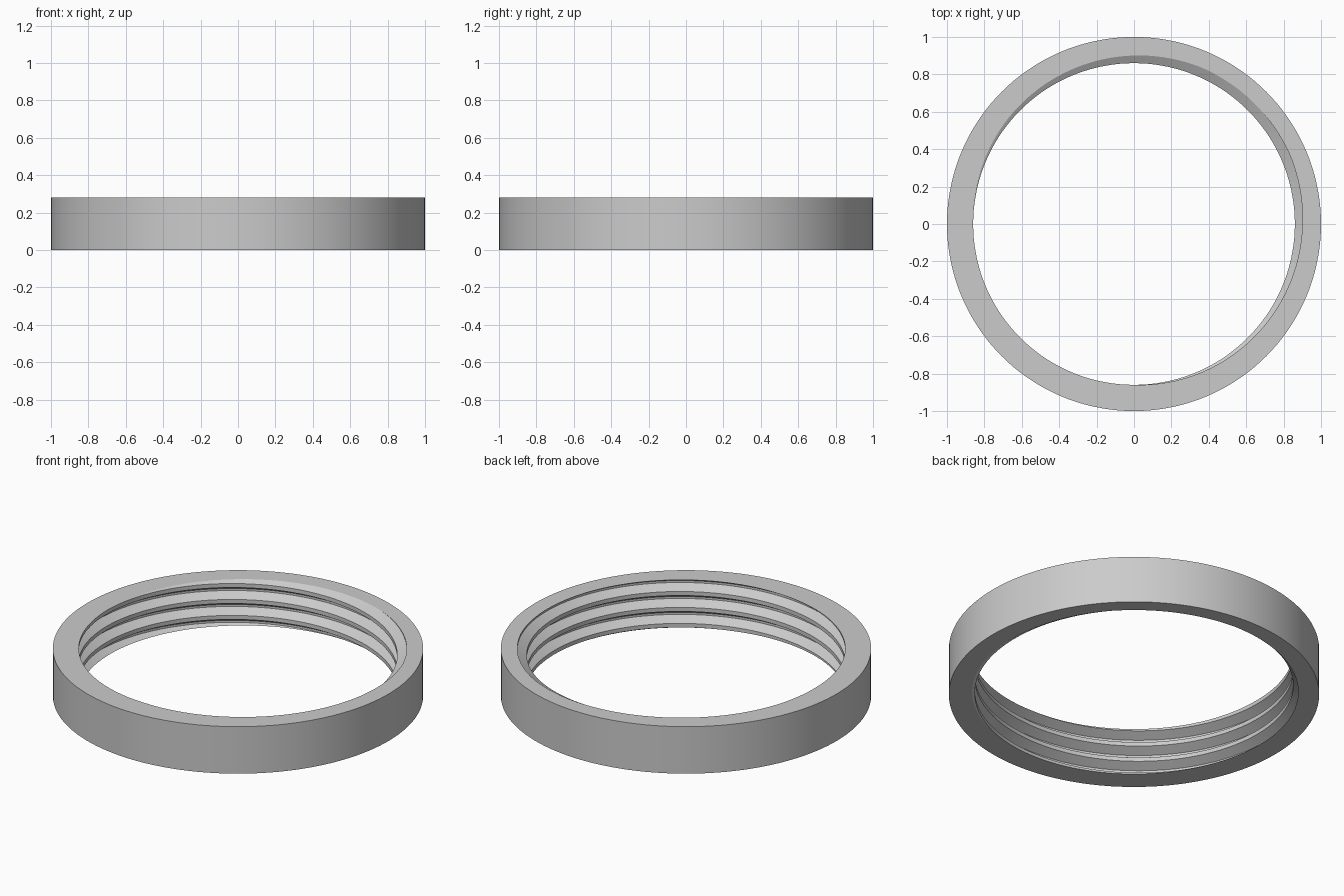
import bpy
import bmesh
import math
from mathutils import Vector

cube = bpy.data.objects.get("Cube")
if cube:
    bpy.data.objects.remove(cube, do_unlink=True)

SIDES = 144
HEIGHT = 0.28
OUTER = 1.0
CREST = 0.86           # inner radius at the thread crest
ROOT = 0.911           # radius at the bottom of the groove
PITCH = 0.095
HALF_ROOT = PITCH / 16
FLANK = PITCH * 5 / 16
START = math.pi / 4    # angle at which the groove meets the top rim

grey = bpy.data.materials.new("plain_grey")
grey.use_nodes = True
grey.diffuse_color = (0.6, 0.6, 0.6, 1)
grey.node_tree.nodes["Principled BSDF"].inputs["Base Color"].default_value = grey.diffuse_color

# One pitch of the thread profile: height offset and radius
profile = [(-HALF_ROOT, ROOT), (HALF_ROOT, ROOT),
           (HALF_ROOT + FLANK, CREST), (PITCH - HALF_ROOT - FLANK, CREST)]
step = len(profile)


def polar(radius, angle, z):
    return Vector((radius * math.cos(angle), radius * math.sin(angle), z))


bm = bmesh.new()

# Inner wall: right-handed thread, taller than the ring, joined one pitch up at the seam
columns = []
for i in range(SIDES):
    angle = math.tau * i / SIDES
    base = HEIGHT + PITCH * (angle - START) / math.tau
    columns.append([bm.verts.new(polar(r, angle, base + k * PITCH + dz))
                    for k in range(-5, 3) for dz, r in profile])
for i, col in enumerate(columns):
    nxt = columns[(i + 1) % SIDES]
    shift = step if i == SIDES - 1 else 0
    for j in range(len(col) - 1 - shift):
        bm.faces.new((col[j], nxt[j + shift], nxt[j + 1 + shift], col[j + 1]))

# Trim the thread flush with both rims
for z, direction in ((0, -1), (HEIGHT, 1)):
    bmesh.ops.bisect_plane(bm, geom=bm.verts[:] + bm.edges[:] + bm.faces[:],
                           plane_co=(0, 0, z), plane_no=(0, 0, direction),
                           clear_outer=True)
bmesh.ops.remove_doubles(bm, verts=bm.verts[:], dist=0.00005)
rims = [[e for e in bm.edges if e.is_boundary and all(abs(v.co.z - z) < 0.001 for v in e.verts)]
        for z in (0, HEIGHT)]

# Outer wall
rings = [[bm.verts.new(polar(OUTER, math.tau * i / SIDES, z)) for i in range(SIDES)]
         for z in (0, HEIGHT)]
for i in range(SIDES):
    n = (i + 1) % SIDES
    bm.faces.new((rings[0][i], rings[0][n], rings[1][n], rings[1][i]))

# Flat bottom and top rims
for rim, ring in zip(rims, rings):
    circle = [bm.edges.get((ring[i], ring[(i + 1) % SIDES])) for i in range(SIDES)]
    bmesh.ops.triangle_fill(bm, edges=rim + circle, use_beauty=True, normal=(0, 0, 1))

bmesh.ops.recalc_face_normals(bm, faces=bm.faces[:])
mesh = bpy.data.meshes.new("threaded_ring")
bm.to_mesh(mesh)
bm.free()
mesh.materials.append(grey)

ring_obj = bpy.data.objects.new("threaded_ring", mesh)
bpy.context.collection.objects.link(ring_obj)
bpy.context.view_layer.objects.active = ring_obj
ring_obj.select_set(True)
bpy.ops.object.shade_smooth_by_angle(angle=math.radians(25))
